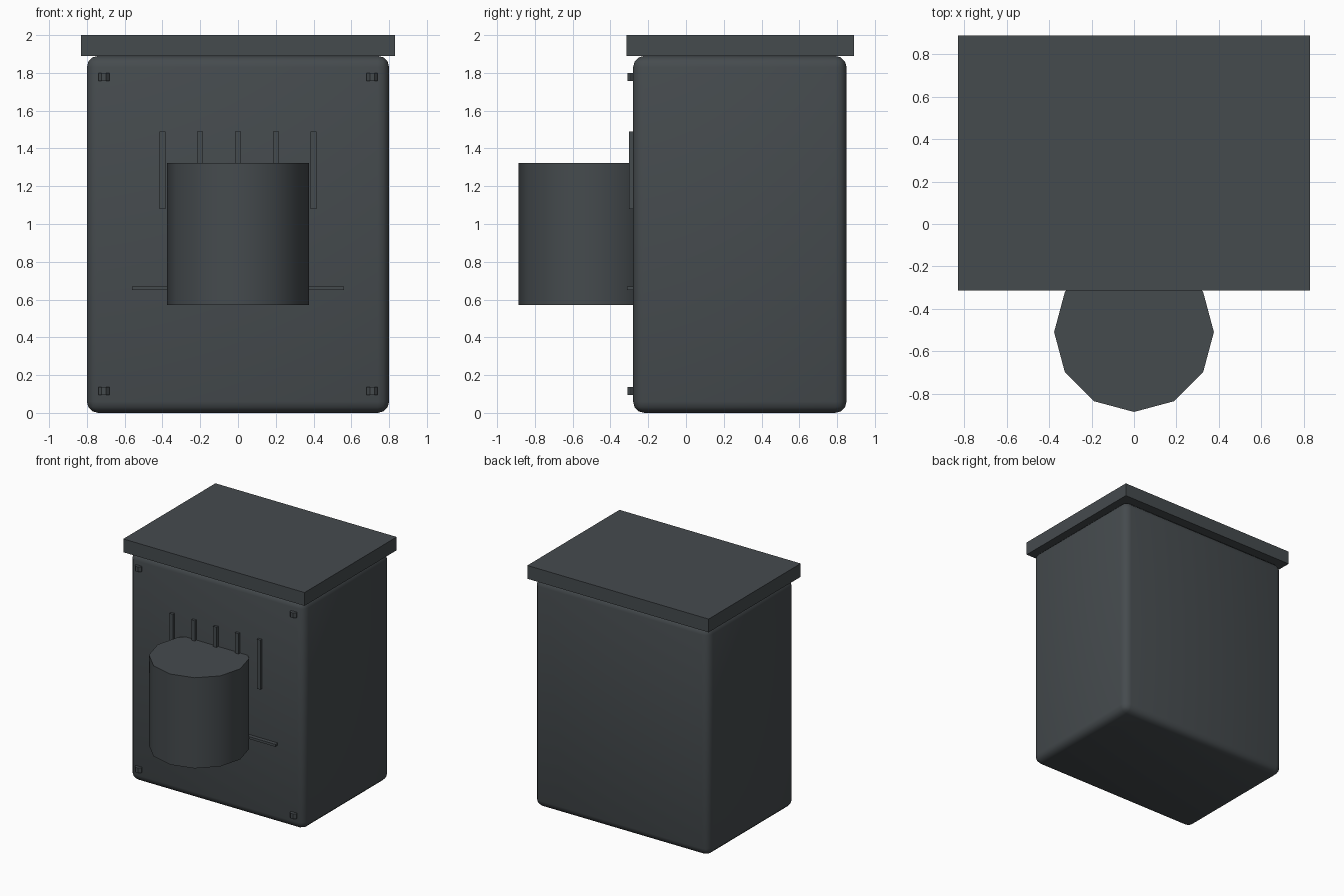
import bpy, math

cube = bpy.data.objects.get("Cube")
if cube:
    bpy.data.objects.remove(cube, do_unlink=True)

# One dark slate colour for every part
slate = bpy.data.materials.new("dark_slate")
slate.use_nodes = True
colour = (0.06, 0.07, 0.076, 1)
slate.diffuse_color = colour
slate.node_tree.nodes["Principled BSDF"].inputs["Base Color"].default_value = colour


def finish(name):
    ob = bpy.context.object
    ob.name = name
    ob.data.materials.append(slate)
    return ob


def box(name, x, y, z):
    """Box spanning the (low, high) pairs x, y and z."""
    spans = (x, y, z)
    bpy.ops.mesh.primitive_cube_add(size=1, location=[(a + b) / 2 for a, b in spans])
    ob = finish(name)
    ob.scale = [b - a for a, b in spans]
    bpy.ops.object.transform_apply(location=False, rotation=False, scale=True)
    return ob


def prism(name, sides, radius, height, centre, turn=0):
    bpy.ops.mesh.primitive_cylinder_add(vertices=sides, radius=radius, depth=height,
                                        location=centre, rotation=(0, 0, turn))
    return finish(name)


# Cabinet with rounded edges
front = -0.28
body = box("cabinet_body", (-0.8, 0.8), (front, 0.85), (0, 1.89))
bevel = body.modifiers.new("rounded_edges", 'BEVEL')
bevel.width = 0.06
bevel.segments = 3
bpy.ops.object.modifier_apply(modifier=bevel.name)
bpy.ops.object.shade_smooth_by_angle(angle=math.radians(40))

# Overhanging lid
box("lid", (-0.83, 0.83), (-0.315, 0.89), (1.89, 2))

# Twelve-sided drum let into the front panel
prism("front_drum", 12, 0.377, 0.75, (0, -0.51, 0.947))
bpy.ops.object.shade_smooth_by_angle(angle=math.radians(40))

# Upright ribs and the crossbar
for i in range(5):
    x = (i - 2) * 0.2
    box(f"vent_rib_{i + 1}", (x - 0.016, x + 0.016), (-0.302, front + 0.02), (1.08, 1.49))
box("crossbar", (-0.56, 0.56), (-0.312, front + 0.02), (0.65, 0.67))

# Corner studs
for side, x in (("right", -0.71), ("left", 0.71)):
    for level, z in (("lower", 0.115), ("upper", 1.778)):
        prism(f"{level}_{side}_stud", 8, 0.031, 0.042, (x, front, z), math.pi / 8)
